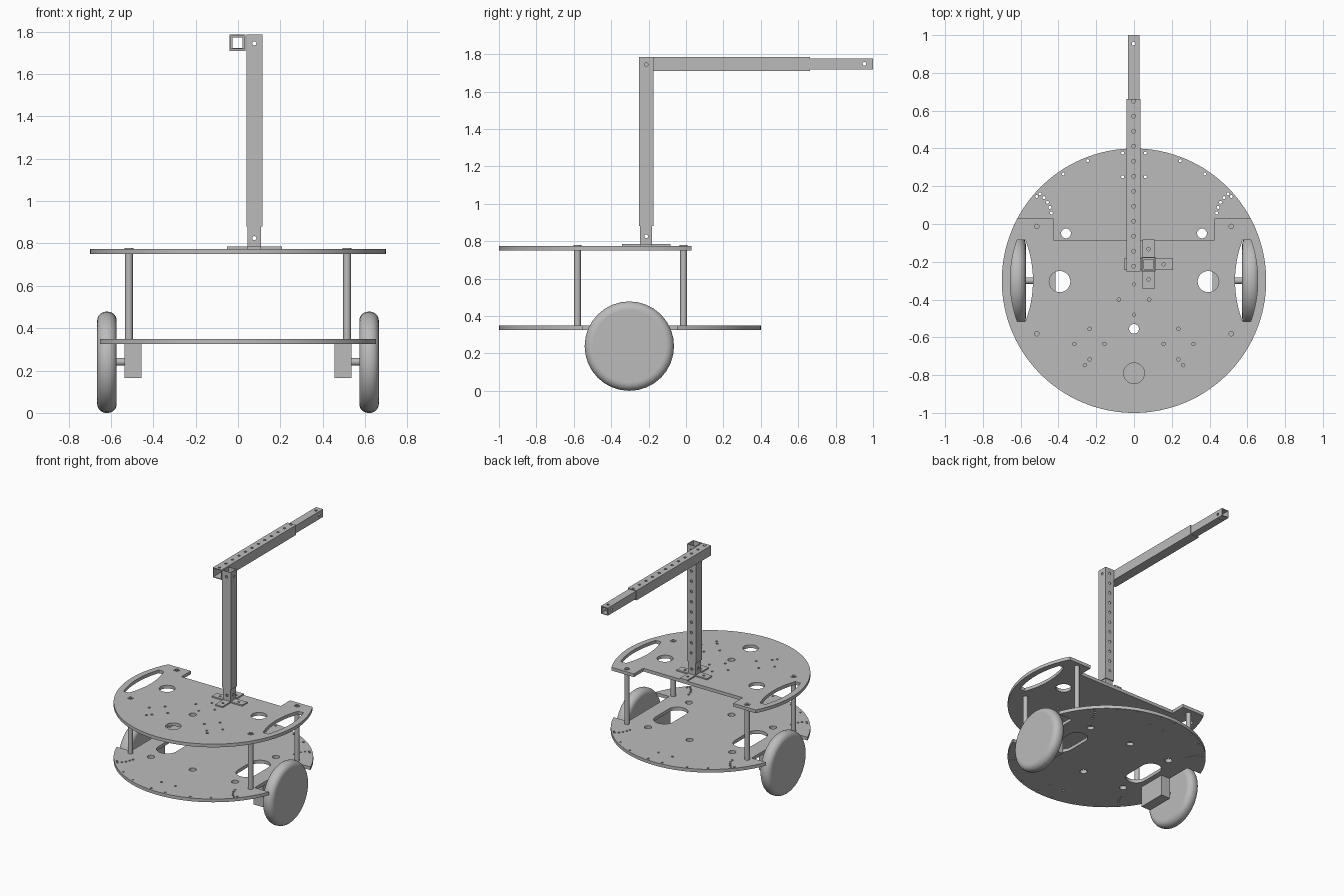
import bpy, bmesh
from math import pi, cos, sin, asin, sqrt, radians
from mathutils import Matrix, Vector

if "Cube" in bpy.data.objects:
    bpy.data.objects.remove(bpy.data.objects["Cube"])

grey = bpy.data.materials.new("plain grey")
grey.use_nodes = True
COLOR = (0.5, 0.5, 0.5, 1)
grey.diffuse_color = COLOR
grey.node_tree.nodes["Principled BSDF"].inputs["Base Color"].default_value = COLOR

CY = -0.3        # centre of the round plates along y
R = 0.7          # plate radius
SIDES = (-1, 1)


def finish(name, mesh, smooth=True):
    ob = bpy.data.objects.new(name, mesh)
    bpy.context.collection.objects.link(ob)
    mesh.materials.clear()
    mesh.materials.append(grey)
    if smooth:
        bpy.ops.object.select_all(action='DESELECT')
        ob.select_set(True)
        bpy.context.view_layer.objects.active = ob
        bpy.ops.object.shade_smooth_by_angle(angle=radians(35))
    return ob


def bake(ob):
    """Mesh of an object with its modifiers or curve settings applied."""
    bpy.context.view_layer.update()
    dg = bpy.context.evaluated_depsgraph_get()
    mesh = bpy.data.meshes.new_from_object(ob.evaluated_get(dg))
    bpy.data.objects.remove(ob)
    return mesh


def arc(cx, cy, r, a, b, n=48):
    return [(cx + r * cos(a + (b - a) * i / n), cy + r * sin(a + (b - a) * i / n))
            for i in range(n + 1)]


def ring(x, y, r, n=16):
    return arc(x, y, r, 0, 2 * pi, n)[:-1]


def plate(name, loops, z0, z1):
    """Flat sheet from an outline followed by its holes."""
    cu = bpy.data.curves.new(name, 'CURVE')
    cu.dimensions, cu.fill_mode, cu.extrude = '2D', 'BOTH', (z1 - z0) / 2
    for pts in loops:
        sp = cu.splines.new('POLY')
        sp.points.add(len(pts) - 1)
        for p, (x, y) in zip(sp.points, pts):
            p.co = (x, y, 0, 1)
        sp.use_cyclic_u = True
    ob = bpy.data.objects.new(name, cu)
    bpy.context.collection.objects.link(ob)
    mesh = bake(ob)
    mesh.transform(Matrix.Translation((0, 0, (z0 + z1) / 2)))
    return finish(name, mesh)


def add_cylinder(bm, p, q, r, n=32):
    p, q = Vector(p), Vector(q)
    d = q - p
    m = Matrix.Translation((p + q) / 2) @ d.to_track_quat('Z', 'Y').to_matrix().to_4x4()
    bmesh.ops.create_cone(bm, cap_ends=True, segments=n, radius1=r, radius2=r,
                          depth=d.length, matrix=m)


def add_box(bm, lo, hi):
    lo, hi = Vector(lo), Vector(hi)
    m = Matrix.Translation((lo + hi) / 2) @ Matrix.Diagonal((*(hi - lo), 1))
    bmesh.ops.create_cube(bm, size=1, matrix=m)


def to_mesh(name, bm):
    mesh = bpy.data.meshes.new(name)
    bm.to_mesh(mesh)
    bm.free()
    return mesh


def cylinder(name, p, q, r):
    bm = bmesh.new()
    add_cylinder(bm, p, q, r)
    return finish(name, to_mesh(name, bm))


def box(name, lo, hi):
    bm = bmesh.new()
    add_box(bm, lo, hi)
    return finish(name, to_mesh(name, bm), False)


def tube(name, lo, hi, axis, wall, drills):
    """Square tube, open at both ends, drilled by short cylinders."""
    ob = box(name, lo, hi)
    inner = [Vector(lo) + Vector((wall,) * 3), Vector(hi) - Vector((wall,) * 3)]
    inner[0][axis] -= 0.1
    inner[1][axis] += 0.1
    for i in range(2):
        bm = bmesh.new()
        if i == 0:
            add_box(bm, *inner)
        else:
            for p, q in drills:
                add_cylinder(bm, p, q, 0.01, 16)
        cutter = bpy.data.objects.new("cutter", to_mesh("cutter", bm))
        cutter.hide_render = True
        bpy.context.collection.objects.link(cutter)
        mod = ob.modifiers.new("cut", 'BOOLEAN')
        mod.object, mod.operation, mod.solver = cutter, 'DIFFERENCE', 'EXACT'
        mesh = bake(ob)
        bpy.data.objects.remove(cutter)
        ob = finish(name, mesh)
    return ob


# Upper deck: round, cut off at the back with two ears
back, ear = -0.085, 0.03
a = asin((ear - CY) / R)
outline = arc(0, CY, R, pi - a, 2 * pi + a, 96)
outline += [(0.425, ear), (0.425, back), (-0.425, back), (-0.425, ear)]
holes = [ring(0, -0.555, 0.026, 32), ring(0, -0.79, 0.055, 32)]
holes += [ring(0, y, 0.008) for y in (-0.32, -0.48)]
POSTS = [(s * 0.515, y) for s in SIDES for y in (-0.013, -0.58)]
for s in SIDES:
    holes.append(ring(s * 0.393, -0.305, 0.056, 32))
    for x, y in ((0.08, -0.4), (0.235, -0.555), (0.315, -0.635), (0.157, -0.635),
                 (0.235, -0.717), (0.26, -0.747)):
        holes.append(ring(s * x, y, 0.009))
    # Wheel opening: outer edge follows the rim, inner edge bows inwards
    h, ends, bow = 0.215, 0.575, 0.04
    t = asin(h / 0.655)
    slot = arc(0, CY, 0.655, -t, t, 24)
    br = (h * h + bow * bow) / (2 * bow)
    u = asin(h / br)
    slot += arc(ends - bow + br, CY, br, pi - u, pi + u, 24)
    holes.append([(s * x, y) for x, y in slot])
holes += [ring(x, y, 0.014) for x, y in POSTS]
plate("upper_deck", [outline] + holes, 0.75, 0.775)

# Lower deck: full circle with a notch for each wheel
n_half, n_x = 0.253, 0.53
t = asin(n_half / R)
outline = arc(0, CY, R, t, pi - t) + [(-n_x, CY + n_half), (-n_x, CY - n_half)]
outline += arc(0, CY, R, pi + t, 2 * pi - t) + [(n_x, CY - n_half), (n_x, CY + n_half)]
holes = []
small = [(0.06, 0.375), (0.245, 0.335), (0.375, 0.265), (0.06, 0.25), (0.515, 0.145)]
small += arc(0.6, 0.03, 0.165, radians(128), radians(170), 4)
for f in SIDES:
    holes.append(ring(0, CY + f * 0.255, 0.026, 32))
    for s in SIDES:
        holes.append(ring(s * 0.36, CY + f * 0.25, 0.026, 24))
        holes += [ring(s * x, CY + f * (y - CY), 0.008) for x, y in small]
for s in SIDES:
    w = 0.075
    window = arc(0.34, CY + 0.08, w, 0, pi, 16) + arc(0.34, CY - 0.08, w, pi, 2 * pi, 16)
    holes.append([(s * x, y) for x, y in window])
plate("lower_deck", [outline] + holes, 0.325, 0.35)

# Standoffs between the decks, with a screw head sunk in each
for i, (x, y) in enumerate(POSTS):
    cylinder(f"standoff_{i}", (x, y, 0.35), (x, y, 0.75), 0.018)
    plate(f"screw_ring_{i}", [ring(x, y, 0.022, 24), ring(x, y, 0.012, 24)], 0.775, 0.779)

# Wheels, axles and motors
for s, side in zip(SIDES, ("right", "left")):
    wheel = cylinder(f"{side}_wheel", (s * 0.573, -0.303, 0.239), (s * 0.665, -0.303, 0.239), 0.239)
    bev = wheel.modifiers.new("round", 'BEVEL')
    bev.width, bev.segments, bev.limit_method = 0.042, 8, 'ANGLE'
    bev.angle_limit = radians(40)
    finish(f"{side}_wheel", bake(wheel))
    cylinder(f"{side}_axle", (s * 0.5, -0.3, 0.241), (s * 0.58, -0.3, 0.241), 0.018)
    xs = sorted((s * 0.455, s * 0.535))
    box(f"{side}_motor", (xs[0], -0.46, 0.165), (xs[1], -0.24, 0.325))

# Mast foot: cross-shaped flange and a short inner tube
px, py = 0.077, -0.213
L, W = 0.13, 0.031
cross = []
for k in range(4):
    for x, y in ((L, -W), (L, W), (W, W)):
        for _ in range(k):
            x, y = -y, x
        cross.append((px + x, py + y))
feet = [ring(px + d * e, py + d * f, 0.009) for d in (-0.08, 0.08) for e, f in ((1, 0), (0, 1))]
plate("mast_foot", [cross] + feet, 0.775, 0.785)
tube("mast_socket", (px - 0.032, py - 0.032, 0.78), (px + 0.032, py + 0.032, 0.95), 2, 0.007,
     [((px, py - 0.1, 0.825), (px, py + 0.1, 0.825)), ((px - 0.1, py, 0.826), (px + 0.1, py, 0.826))])

# Mast: a row of holes up the back wall, cross holes at the top
H, STEP = 0.038, 0.0794
drills = [((px, py + 0.01, 1.745 - STEP * k), (px, py + 0.1, 1.745 - STEP * k)) for k in range(11)]
drills += [((px, py - 0.1, 1.745), (px, py - 0.01, 1.745)),
           ((px + 0.012, py, 1.745), (px + 0.1, py, 1.745))]
tube("mast", (px - H, py - H, 0.88), (px + H, py + H, 1.786), 2, 0.006, drills)

# Boom: outer tube with a row of holes on top, and the inner tube sliding out of it
bx, bz = -0.002, 1.748
drills = [((bx, 0.65 - STEP * k, bz + 0.01), (bx, 0.65 - STEP * k, bz + 0.1)) for k in range(12)]
tube("boom", (bx - H, py - H, bz - H), (bx + H - 0.001, 0.662, bz + H), 1, 0.006, drills)
tube("boom_extension", (bx - 0.03, 0.5, bz - 0.03), (bx + 0.03, 1.0, bz + 0.03), 1, 0.006,
     [((bx, 0.955, bz - 0.1), (bx, 0.955, bz + 0.1)), ((bx - 0.1, 0.954, bz), (bx + 0.1, 0.954, bz))])
